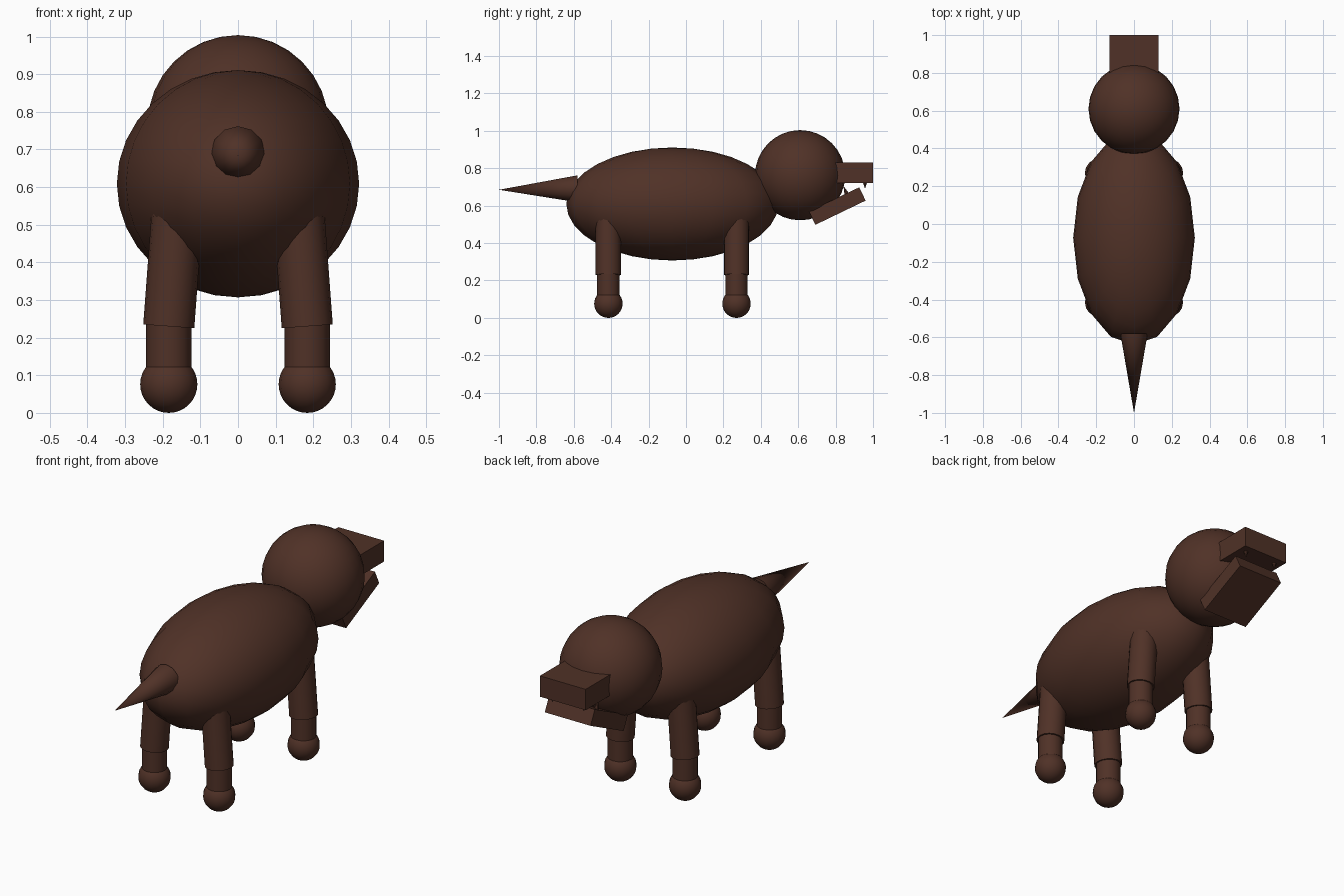
import bpy, math
from mathutils import Vector

if "Cube" in bpy.data.objects:
    bpy.data.objects.remove(bpy.data.objects["Cube"])

brown = bpy.data.materials.new("dark brown")
brown.diffuse_color = (0.080, 0.031, 0.020, 1)
brown.use_nodes = True
brown.node_tree.nodes["Principled BSDF"].inputs["Base Color"].default_value = brown.diffuse_color


def finish(name, smooth=True):
    ob = bpy.context.object
    ob.name = name
    ob.data.materials.append(brown)
    bpy.ops.object.transform_apply(location=False, rotation=True, scale=True)
    if smooth:
        bpy.ops.object.shade_smooth_by_angle(angle=math.radians(40))
    return ob


def ball(name, loc, radii, seg=16, rings=16, rot=(0, 0, 0)):
    bpy.ops.mesh.primitive_uv_sphere_add(segments=seg, ring_count=rings, radius=1, location=loc, rotation=rot)
    bpy.context.object.scale = radii
    return finish(name)


def rod(name, a, b, r1, r2, sides=16):
    a, b = Vector(a), Vector(b)
    d = b - a
    bpy.ops.mesh.primitive_cone_add(vertices=sides, radius1=r1, radius2=r2, depth=d.length,
                                    location=(a + b) / 2,
                                    rotation=d.to_track_quat('Z', 'Y').to_euler())
    return finish(name)


def box(name, loc, size, tilt=0):
    bpy.ops.mesh.primitive_cube_add(size=1, location=loc, rotation=(tilt, 0, 0))
    bpy.context.object.scale = size
    return finish(name, False)


# body and head
ball("body", (0, -0.073, 0.609), (0.322, 0.567, 0.302))
ball("head", (0, 0.61, 0.763), (0.241, 0.241, 0.241), 24, 16)

# muzzle and open lower jaw
box("snout", (0, 0.875, 0.776), (0.26, 0.25, 0.107))
box("lower_jaw", (0, 0.809, 0.598), (0.26, 0.298, 0.079), math.radians(25.7))

# tail
rod("tail", (0, -0.58, 0.69), (0, -1.0, 0.685), 0.072, 0.0, 12)

for s in (-1, 1):
    # teeth
    rod("upper_tooth", (s * 0.09, 0.957, 0.728), (s * 0.09, 0.957, 0.69), 0.013, 0.0, 8)
    rod("lower_tooth", (s * 0.09, 0.86, 0.66), (s * 0.09, 0.842, 0.705), 0.013, 0.0, 8)
    # legs
    for y, end in ((-0.415, "back"), (0.27, "front")):
        rod(end + "_upper_leg", (s * 0.184, y, 0.23), (s * 0.158, y, 0.58), 0.068, 0.068)
        rod(end + "_lower_leg", (s * 0.184, y, 0.08), (s * 0.184, y, 0.25), 0.06, 0.06)
        ball(end + "_paw", (s * 0.184, y, 0.076), (0.076, 0.076, 0.076))
